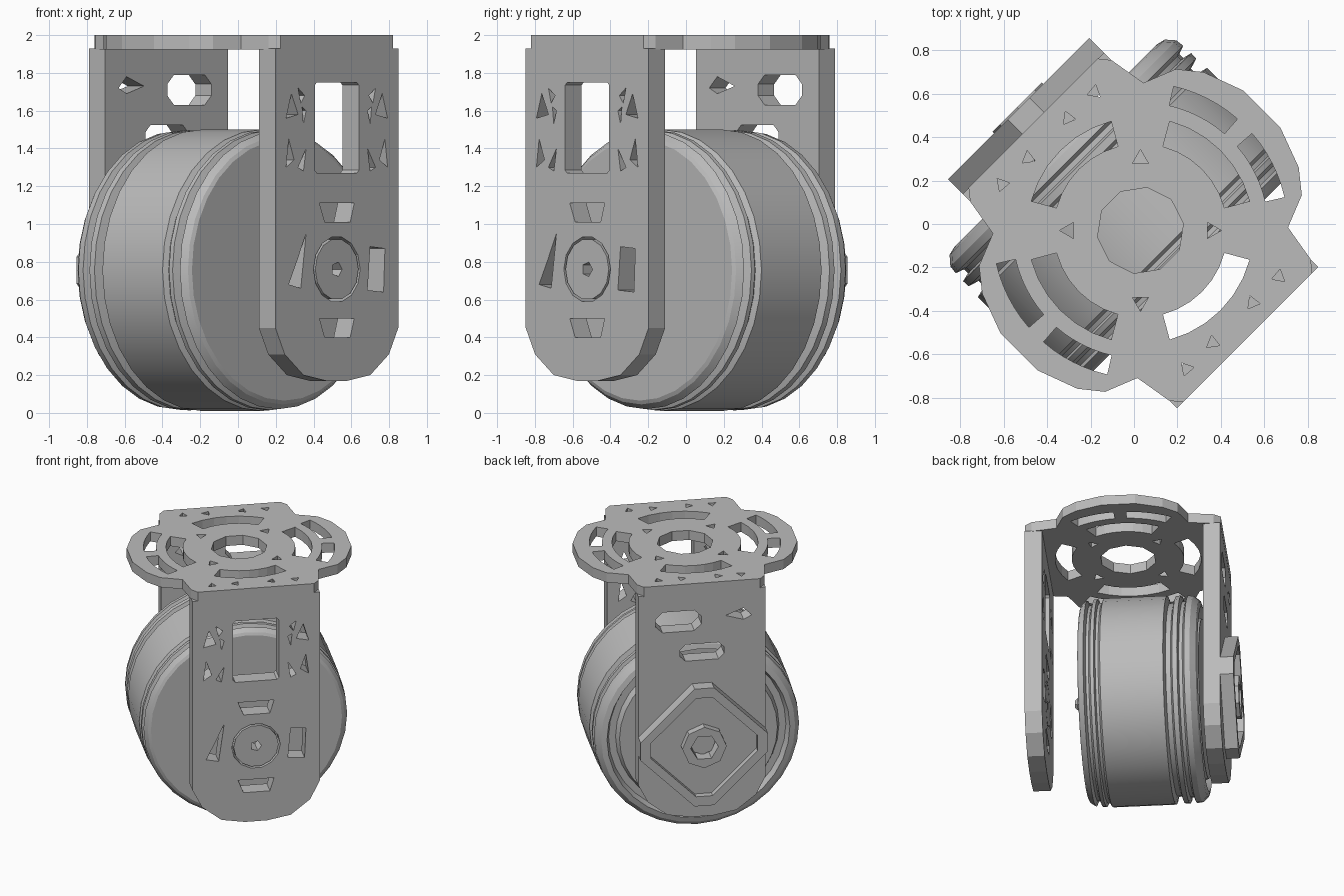
import bpy, bmesh, math
from mathutils import Matrix, Vector

cube = bpy.data.objects.get("Cube")
if cube:
    bpy.data.objects.remove(cube, do_unlink=True)

grey = bpy.data.materials.new("plain grey")
grey.use_nodes = True
grey.diffuse_color = (0.5, 0.5, 0.5, 1)
grey.node_tree.nodes["Principled BSDF"].inputs["Base Color"].default_value = (0.5, 0.5, 0.5, 1)

TURN = Matrix.Rotation(math.radians(45), 4, 'Z')      # whole caster is turned in plan
UPRIGHT = Matrix.Rotation(math.radians(90), 4, 'X')   # stands a flat outline up
AXLE = 0.755


def finish(obj, smooth=None):
    obj.data.materials.clear()
    obj.data.materials.append(grey)
    bpy.ops.object.select_all(action='DESELECT')
    obj.select_set(True)
    bpy.context.view_layer.objects.active = obj
    if smooth:
        bpy.ops.object.shade_smooth_by_angle(angle=math.radians(smooth))
    else:
        bpy.ops.object.shade_flat()


def plate(name, loops, thick, place):
    """Flat plate: first loop is the outline, nested loops cut holes."""
    curve = bpy.data.curves.new(name, 'CURVE')
    curve.dimensions = '2D'
    curve.fill_mode = 'BOTH'
    curve.extrude = thick / 2
    for loop in loops:
        spline = curve.splines.new('POLY')
        spline.points.add(len(loop) - 1)
        for p, (x, y) in zip(spline.points, loop):
            p.co = (x, y, 0, 1)
        spline.use_cyclic_u = True
    obj = bpy.data.objects.new(name, curve)
    bpy.context.collection.objects.link(obj)
    bpy.ops.object.select_all(action='DESELECT')
    obj.select_set(True)
    bpy.context.view_layer.objects.active = obj
    bpy.ops.object.convert(target='MESH')
    obj = bpy.context.object
    bm = bmesh.new()
    bm.from_mesh(obj.data)
    bmesh.ops.remove_doubles(bm, verts=bm.verts, dist=1e-5)
    bmesh.ops.recalc_face_normals(bm, faces=bm.faces)
    bm.to_mesh(obj.data)
    bm.free()
    obj.data.transform(TURN @ place)
    finish(obj)
    return obj


def upright(name, loops, front, back):
    place = Matrix.Translation((0, (front + back) / 2, 0)) @ UPRIGHT
    return plate(name, loops, back - front, place)


def lathe(name, profile, sides, smooth=None):
    """Spin (depth, radius) points round the axle."""
    bm = bmesh.new()
    rings = []
    for y, r in profile:
        angles = [2 * math.pi * i / sides for i in range(sides)]
        rings.append([bm.verts.new((r * math.sin(a), y, AXLE + r * math.cos(a))) for a in angles])
    for a, b in zip(rings, rings[1:]):
        for i in range(sides):
            j = (i + 1) % sides
            bm.faces.new((a[i], a[j], b[j], b[i]))
    bm.faces.new(rings[0])
    bm.faces.new(rings[-1])
    bmesh.ops.recalc_face_normals(bm, faces=bm.faces)
    mesh = bpy.data.meshes.new(name)
    bm.to_mesh(mesh)
    bm.free()
    mesh.transform(TURN)
    obj = bpy.data.objects.new(name, mesh)
    bpy.context.collection.objects.link(obj)
    finish(obj, smooth)


def ngon(x, y, r, n, start=0.0):
    return [(x + r * math.cos(start + 2 * math.pi * i / n),
             y + r * math.sin(start + 2 * math.pi * i / n)) for i in range(n)]


def box(x, y, w, h, cut=0.0):
    """Rectangle of half sizes w, h with clipped corners."""
    if not cut:
        return [(x - w, y - h), (x + w, y - h), (x + w, y + h), (x - w, y + h)]
    return [(x - w + cut, y - h), (x + w - cut, y - h), (x + w, y - h + cut), (x + w, y + h - cut),
            (x + w - cut, y + h), (x - w + cut, y + h), (x - w, y + h - cut), (x - w, y - h + cut)]


def arc_slot(r0, r1, mid, half, steps=6):
    angles = [math.radians(mid - half + 2 * half * i / steps) for i in range(steps + 1)]
    outer = [(r1 * math.cos(a), r1 * math.sin(a)) for a in angles]
    inner = [(r0 * math.cos(a), r0 * math.sin(a)) for a in reversed(angles)]
    return outer + inner


# Top plate: square mount with two round side lobes, ring of slots
W, D = 0.46, 0.698
quarter = [(W - 0.04, D), (W, D - 0.05), (0.49, 0.47), (0.64, 0.41), (0.72, 0.31), (0.79, 0.12)]
right = quarter + [(x, -y) for x, y in reversed(quarter)]
outline = right + [(-x, -y) for x, y in right]
holes = [ngon(0, 0, 0.2, 10)]
holes += [arc_slot(0.4, 0.52, mid, 30) for mid in (0, 90, 180, 270)]
holes += [arc_slot(0.59, 0.68, mid, 14) for mid in (18, -18, 162, 198)]
for side in (1, -1):
    holes += [ngon(x, side * 0.6, 0.035, 3, x * 9) for x in (-0.3, -0.13, 0.13, 0.3)]
holes += [ngon(0.33 * math.cos(a), 0.33 * math.sin(a), 0.042, 3, a)
          for a in (math.radians(k) for k in (45, 135, 225, 315))]
plate("top_plate", [outline] + holes, 0.075, Matrix.Translation((0, -0.042, 1.9625)))

# Side arms: flat tops, rounded feet
foot = [(W, 0.45), (0.39, 0.31), (0.25, 0.2), (0.08, 0.17)]
arm = [(-W, 1.93), (W, 1.93)] + foot + [(-x, z) for x, z in reversed(foot)]

front_holes = [box(0, 1.51, 0.165, 0.24, 0.015)]
for z in (1.06, 0.45):
    front_holes.append([(-0.13, z + 0.05), (0.13, z + 0.05), (0.1, z - 0.05), (-0.09, z - 0.05)])
front_holes.append([(0.23, 0.65), (0.35, 0.64), (0.36, 0.87), (0.25, 0.88)])
front_holes.append([(-0.23, 0.95), (-0.27, 0.66), (-0.36, 0.68), (-0.3, 0.8)])
for s in (1, -1):
    front_holes += [
        [(s * 0.24, 1.68), (s * 0.29, 1.72), (s * 0.27, 1.64)],
        [(s * 0.29, 1.58), (s * 0.38, 1.56), (s * 0.34, 1.69)],
        [(s * 0.23, 1.6), (s * 0.26, 1.62), (s * 0.25, 1.53)],
        [(s * 0.23, 1.4), (s * 0.29, 1.3), (s * 0.25, 1.28)],
        [(s * 0.32, 1.34), (s * 0.38, 1.3), (s * 0.36, 1.45)]]
front_holes += [ngon(0, 0.76, 0.175, 14), ngon(0, 0.76, 0.162, 14), ngon(0, 0.76, 0.04, 5)]
upright("front_arm", [arm] + front_holes, -0.74, -0.616)

back_holes = [box(0.17, 1.71, 0.165, 0.08, 0.05), box(0, 1.46, 0.16, 0.065, 0.04),
              [(-0.17, 1.73), (-0.3, 1.78), (-0.36, 1.72), (-0.3, 1.69)],
              ngon(0, AXLE, 0.1, 6)]
upright("back_arm", [arm] + back_holes, 0.534, 0.655)

# Drive cover on the back arm: raised diamond rim round a hexagonal hub
def diamond(r, cut):
    return [(cut, AXLE + r), (r, AXLE + cut), (r, AXLE - cut), (cut, AXLE - r),
            (-cut, AXLE - r), (-r, AXLE - cut), (-r, AXLE + cut), (-cut, AXLE + r)]


upright("cover_rim", [diamond(0.46, 0.07), diamond(0.385, 0.06)], 0.65, 0.75)
upright("cover_floor", [diamond(0.4, 0.06), ngon(0, AXLE, 0.1, 6)], 0.65, 0.7)
upright("cover_hub", [ngon(0, AXLE, 0.16, 8), ngon(0, AXLE, 0.1, 6)], 0.69, 0.76)

# Wheel: smooth tread between two grooved rims
tread = [(-0.345, 0.69), (-0.335, 0.71), (-0.3, 0.735), (-0.285, 0.7), (-0.265, 0.7), (-0.25, 0.74),
         (-0.225, 0.742), (-0.215, 0.715), (-0.195, 0.715), (-0.18, 0.745),
         (0.27, 0.745), (0.285, 0.69), (0.32, 0.69), (0.335, 0.74), (0.37, 0.742), (0.38, 0.7),
         (0.405, 0.7), (0.42, 0.74), (0.46, 0.735), (0.5, 0.7), (0.51, 0.66), (0.46, 0.64),
         (0.46, 0.59), (0.51, 0.57)]
lathe("wheel", tread, 32, 25)

# Axle parts
lathe("axle_nub", [(-0.42, 0.03), (-0.4, 0.05), (-0.34, 0.055)], 6)
lathe("axle_shaft", [(0.5, 0.12), (0.56, 0.12), (0.68, 0.09)], 8)
